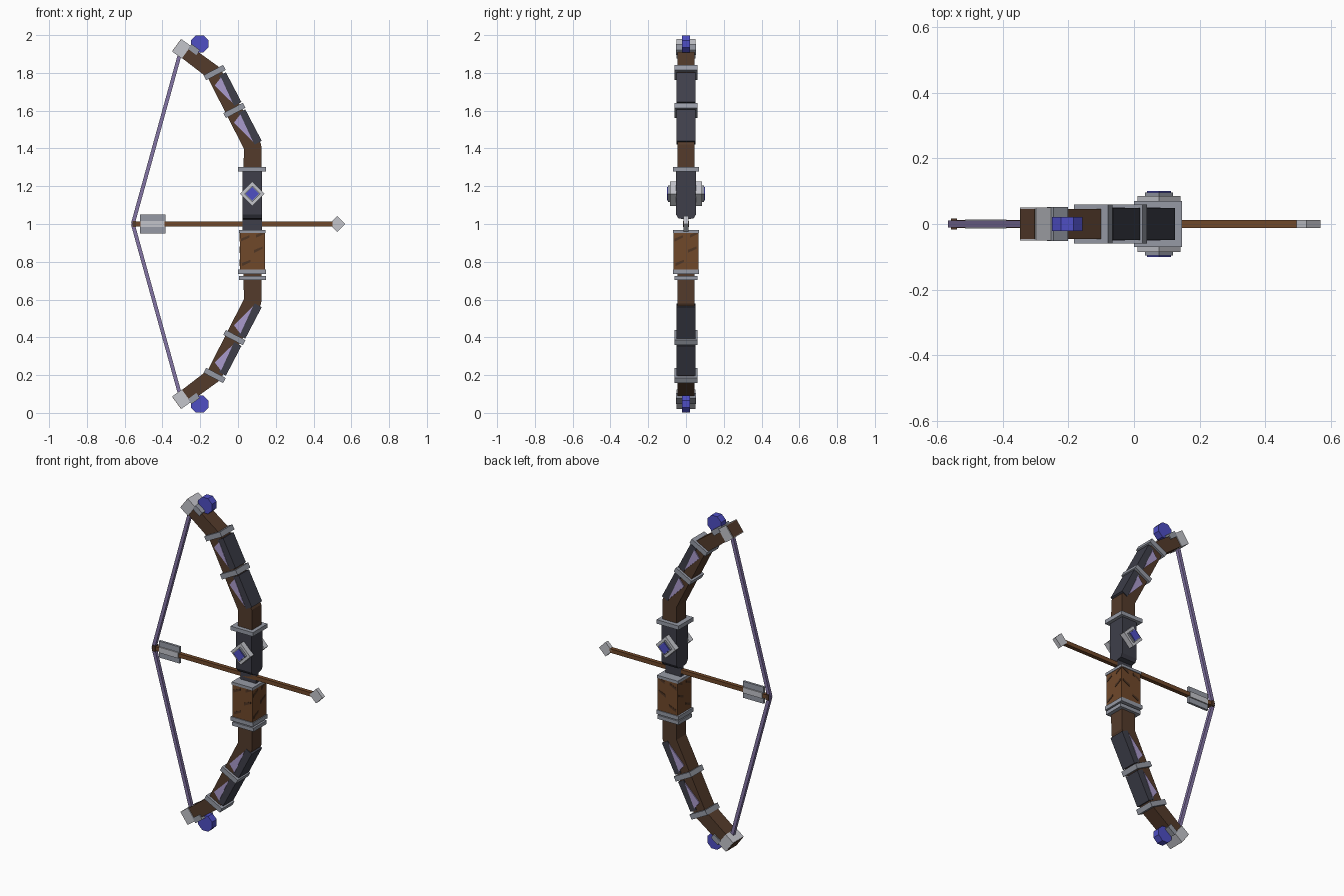
import bpy, bmesh, math
from mathutils import Vector

if "Cube" in bpy.data.objects:
    bpy.data.objects.remove(bpy.data.objects["Cube"])


def lin(c):
    return c / 12.92 if c <= 0.04045 else ((c + 0.055) / 1.055) ** 2.4


def material(name, r, g, b):
    m = bpy.data.materials.new(name)
    m.diffuse_color = (lin(r / 255), lin(g / 255), lin(b / 255), 1)
    m.use_nodes = True
    m.node_tree.nodes["Principled BSDF"].inputs["Base Color"].default_value = m.diffuse_color
    return m


WOOD = material("dark wood", 84, 59, 43)
GRIP = material("grip leather", 112, 72, 42)
STRIPE = material("grip stripe", 80, 54, 36)
SLATE = material("dark slate", 62, 63, 74)
STEEL = material("steel", 150, 154, 165)
SILVER = material("silver", 196, 197, 203)
LILAC = material("lilac", 170, 155, 205)
STRING = material("string purple", 132, 117, 165)
BLUE = material("gem blue", 78, 78, 196)


def prism(name, pts, lo, hi, mat, axis="y", flip=False):
    """Extrude an outline from lo to hi: (x, z) along y, or (y, z) along x."""
    bm = bmesh.new()

    def vert(p, d):
        z = 2 - p[1] if flip else p[1]
        return bm.verts.new((p[0], d, z) if axis == "y" else (d, p[0], z))
    a = [vert(p, lo) for p in pts]
    b = [vert(p, hi) for p in pts]
    bm.faces.new(a)
    bm.faces.new(b[::-1])
    n = len(pts)
    for i in range(n):
        bm.faces.new((a[i], a[(i + 1) % n], b[(i + 1) % n], b[i]))
    bmesh.ops.recalc_face_normals(bm, faces=bm.faces)
    me = bpy.data.meshes.new(name)
    bm.to_mesh(me)
    bm.free()
    me.materials.append(mat)
    ob = bpy.data.objects.new(name, me)
    bpy.context.collection.objects.link(ob)
    return ob


def rect(x0, x1, z0, z1):
    return [(x0, z0), (x1, z0), (x1, z1), (x0, z1)]


def diamond(x, z, r):
    return [(x - r, z), (x, z - r), (x + r, z), (x, z + r)]


def local(origin, direction):
    """Return a map from (distance along limb, outward offset) to (x, z)."""
    o, d = Vector(origin), Vector(direction).normalized()
    n = Vector((d.y, -d.x))
    return lambda t, s: tuple(o + d * t + n * s)


def strip(path, halves):
    """Mitred outline of a bent limb."""
    left, right = [], []
    p = [Vector(q) for q in path]
    for i, h in enumerate(halves):
        d0 = (p[i] - p[i - 1]).normalized() if i else (p[1] - p[0]).normalized()
        d1 = (p[i + 1] - p[i]).normalized() if i < len(p) - 1 else d0
        d = (d0 + d1).normalized()
        n = Vector((d.y, -d.x)) * h / d.dot(d0)
        left.append(tuple(p[i] - n))
        right.append(tuple(p[i] + n))
    return left + right[::-1]


BEND, KNEE, TIP = (0.077, 1.41), (-0.127, 1.80), (-0.325, 1.947)
arm = local(BEND, Vector(KNEE) - Vector(BEND))
end = local(TIP, Vector(TIP) - Vector(KNEE))


def box_on(frame, t0, t1, s0, s1):
    return [frame(t0, s0), frame(t1, s0), frame(t1, s1), frame(t0, s1)]


# Upper and lower limbs with their fittings
for flip, side in ((False, "upper"), (True, "lower")):
    def part(name, pts, y, mat, y0=None):
        return prism(f"{side}_{name}", pts, -y if y0 is None else y0, y, mat, flip=flip)

    part("limb", strip([(0.077, 1.22), BEND, KNEE, TIP],
                       [0.048, 0.046, 0.041, 0.037]), 0.045, WOOD)
    for i, t in enumerate((0.214, 0.44)):
        part(f"band_{i}", box_on(arm, t - 0.015, t + 0.015, -0.055, 0.062), 0.06, STEEL)
    for i, (t0, t1) in enumerate(((0.004, 0.193), (0.236, 0.414))):
        part(f"armour_plate_{i}", box_on(arm, t0, t1, 0.014, 0.057), 0.049, SLATE)
        # lilac inlay triangles on the front and back faces
        tri = [arm(t0 + 0.015, 0.014), arm(t1 - 0.035, -0.028), arm(t1 - 0.012, 0.022)]
        for y in (-0.051, 0.045):
            part(f"inlay_{i}", tri, y + 0.006, LILAC, y)
    # tip sleeve, gem setting and gem
    part("tip_sleeve", box_on(end, -0.064, -0.002, -0.041, 0.041), 0.05, SILVER)
    part("gem_setting", box_on(end, -0.115, -0.06, 0.02, 0.052), 0.052, STEEL)
    gx, gz = -0.203, 1.953
    outline = [(gx + 0.05 * math.cos(a), gz + 0.05 * math.sin(a))
               for a in (math.radians(22.5 + 45 * k) for k in range(8))]
    gem = part("gem", outline, 0.022, BLUE)
    gem.data.materials.append(SILVER)
    gem.data.polygons[6].material_index = 1
    # bowstring half
    part("string", strip([(-0.557, 1.0), (-0.305, 1.91)], [0.01, 0.01]), 0.01, STRING)

# Dark riser block, narrowing into the arrow window
riser = [(-0.053, 1.285), (-0.053, 1.05), (-0.04, 1.03), (-0.012, 1.025), (-0.012, 0.955),
         (0.012, 0.955), (0.012, 1.025), (0.04, 1.03), (0.053, 1.05), (0.053, 1.285)]
prism("riser", riser, 0.025, 0.127, SLATE, axis="x")

# Wrapped grip with dark diagonal stripes
prism("grip", rect(0.01, 0.142, 0.76, 0.958), -0.065, 0.065, GRIP)
for u, z in ((-0.035, 0.925), (0.035, 0.865), (-0.03, 0.795), (0.045, 0.945)):
    bar = [(u - 0.025, z - 0.018), (u + 0.02, z + 0.004),
           (u + 0.02, z + 0.016), (u - 0.025, z - 0.002)]
    front = [(0.076 + a, b) for a, b in bar]
    for y in (-0.067, 0.063):
        prism("grip_stripe", front, y, y + 0.004, STRIPE)
    for x in (0.008, 0.140):
        prism("grip_stripe_side", bar, x, x + 0.004, STRIPE, axis="x")

# Collars around the riser and grip
for name, z, h, x0, x1, y in (("riser_collar", 1.29, 0.012, 0.0, 0.147, 0.07),
                              ("grip_top_collar", 0.961, 0.008, 0.006, 0.145, 0.069),
                              ("grip_low_collar", 0.748, 0.012, 0.0, 0.147, 0.07),
                              ("base_collar", 0.715, 0.011, 0.005, 0.147, 0.062)):
    prism(name, rect(x0, x1, z - h, z + h), -y, y, STEEL)

# Diamond emblem on both faces of the riser
for s in (-1, 1):
    for name, r, y0, y1, mat in (("emblem_setting", 0.065, 0.05, 0.085, SILVER),
                                 ("emblem_rim", 0.043, 0.085, 0.096, STEEL),
                                 ("emblem_gem", 0.036, 0.09, 0.101, BLUE)):
        lo, hi = sorted((s * y0, s * y1))
        prism(name, diamond(0.076, 1.16, r), lo, hi, mat)

# Arrow: shaft, nock, fletching and head
prism("arrow_shaft", rect(-0.55, 0.5, 0.988, 1.012), -0.012, 0.012, GRIP)
prism("arrow_nock", rect(-0.558, -0.54, 0.983, 1.017), -0.017, 0.017, WOOD)
prism("arrow_fletching", rect(-0.52, -0.383, 0.951, 1.05), -0.007, 0.007, STEEL)
prism("fletching_core", rect(-0.515, -0.388, 0.983, 1.017), -0.014, 0.014, SILVER)
prism("arrow_head", diamond(0.526, 1.0, 0.043), -0.012, 0.012, SILVER)
